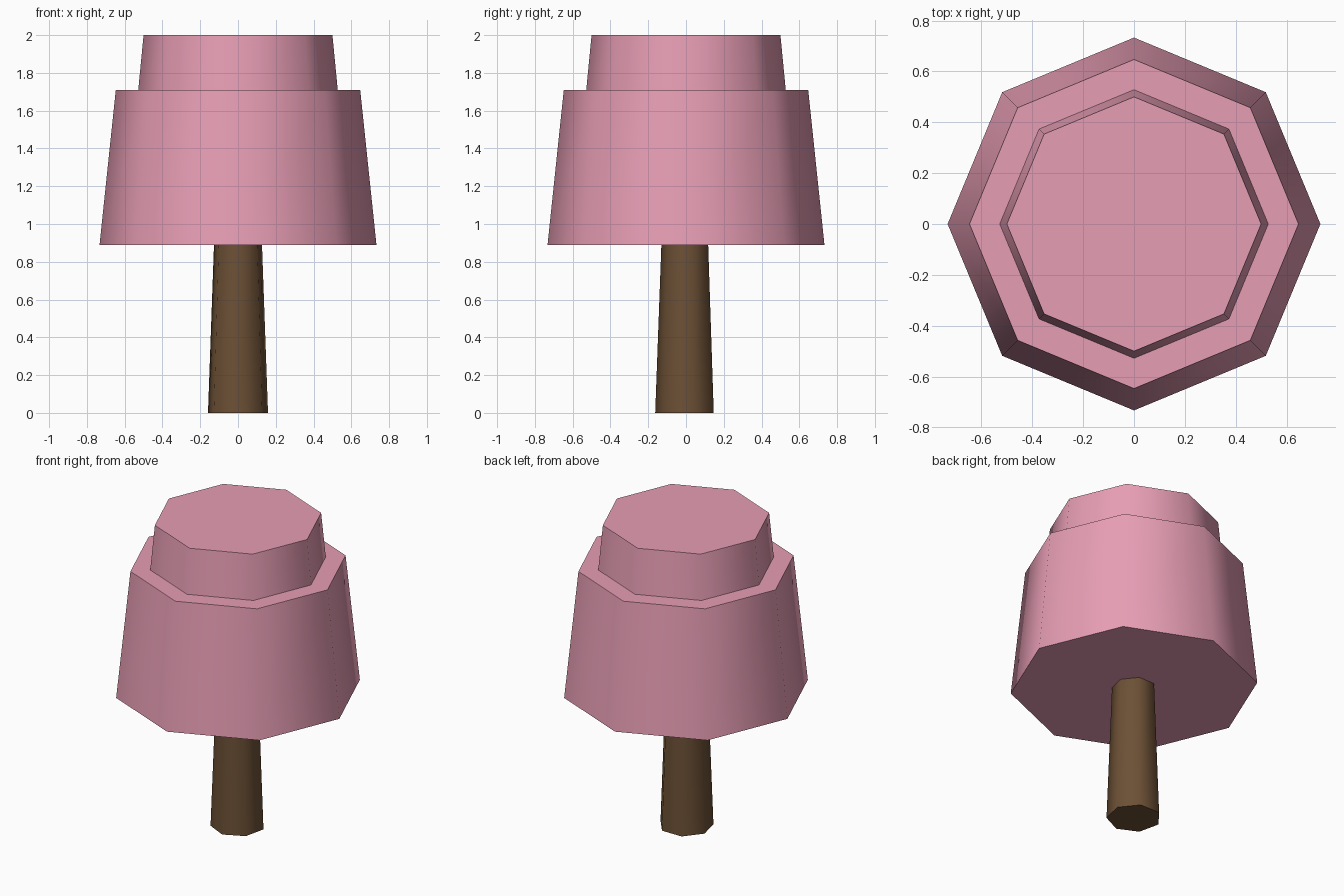
import bpy, bmesh
from math import sin, cos, tau, pi, radians

if "Cube" in bpy.data.objects:
    bpy.data.objects.remove(bpy.data.objects["Cube"])


def material(name, color):
    mat = bpy.data.materials.new(name)
    mat.diffuse_color = (*color, 1)
    mat.use_nodes = True
    mat.node_tree.nodes["Principled BSDF"].inputs["Base Color"].default_value = mat.diffuse_color
    return mat


def tapered_prism(name, sides, r0, z0, r1, z1, mat):
    """Closed tapered prism with one corner pointing to the front (-y)."""
    bm = bmesh.new()
    rings = []
    for r, z in ((r0, z0), (r1, z1)):
        angles = [-pi / 2 + tau * i / sides for i in range(sides)]
        rings.append([bm.verts.new((r * cos(a), r * sin(a), z)) for a in angles])
    low, high = rings
    bm.faces.new(low[::-1])
    bm.faces.new(high)
    for i in range(sides):
        j = (i + 1) % sides
        bm.faces.new((low[i], low[j], high[j], high[i]))
    mesh = bpy.data.meshes.new(name)
    bm.to_mesh(mesh)
    bm.free()
    mesh.materials.append(mat)
    obj = bpy.data.objects.new(name, mesh)
    bpy.context.collection.objects.link(obj)
    # Sides blend smoothly, caps stay sharp
    bpy.ops.object.select_all(action='DESELECT')
    obj.select_set(True)
    bpy.context.view_layer.objects.active = obj
    bpy.ops.object.shade_smooth_by_angle(angle=radians(60))
    return obj


pink = material("blossom_pink", (0.80, 0.34, 0.46))
brown = material("bark_brown", (0.15, 0.08, 0.036))

# Seven-sided trunk, ending just inside the canopy
tapered_prism("trunk", 7, 0.163, 0.0, 0.13, 0.90, brown)

# Two stacked eight-sided canopy tiers
tapered_prism("lower_canopy", 8, 0.733, 0.89, 0.647, 1.71, pink)
tapered_prism("upper_canopy", 8, 0.529, 1.70, 0.50, 2.0, pink)
